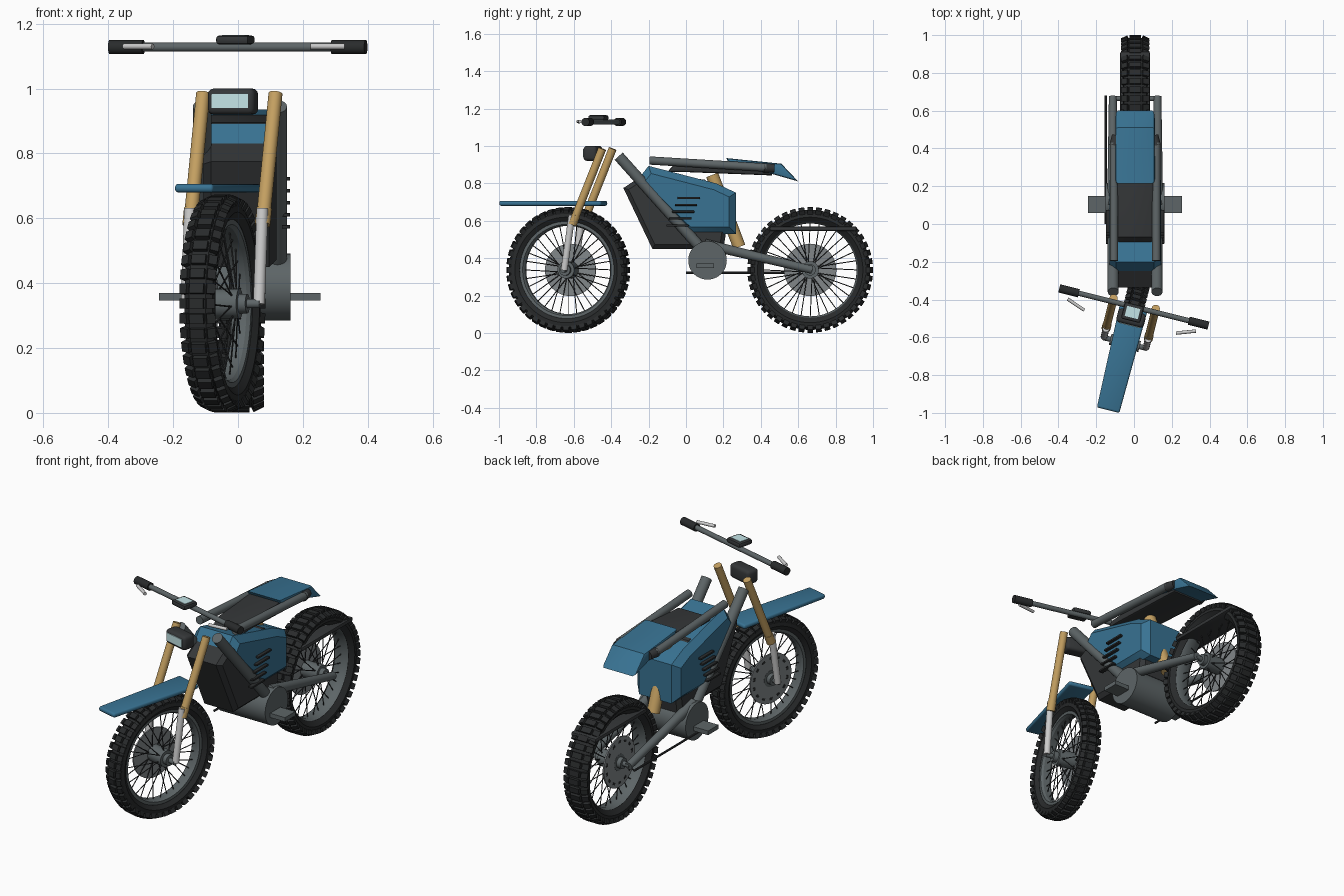
import bpy, bmesh
from math import pi, cos, sin, radians
from mathutils import Matrix, Vector

if "Cube" in bpy.data.objects:
    bpy.data.objects.remove(bpy.data.objects["Cube"])

CX = 0.006                                   # body centre line
STEER = Matrix.Translation((0.004, -0.42, 0)) @ Matrix.Rotation(radians(-14), 4, 'Z')
BODY = Matrix.Translation((CX, 0, 0))


def material(name, rgb):
    m = bpy.data.materials.new(name)
    m.diffuse_color = (*rgb, 1)
    m.use_nodes = True
    m.node_tree.nodes["Principled BSDF"].inputs["Base Color"].default_value = m.diffuse_color
    return m


BLUE = material("blue_paint", (0.04, 0.17, 0.29))
GOLD = material("gold", (0.55, 0.35, 0.12))
BLACK = material("rubber", (0.022, 0.024, 0.025))
DARK = material("dark_plastic", (0.035, 0.038, 0.04))
FRAME = material("frame_metal", (0.11, 0.13, 0.135))
STEEL = material("steel", (0.22, 0.24, 0.25))
SILVER = material("silver", (0.6, 0.6, 0.62))
GLASS = material("glass", (0.55, 0.78, 0.8))


def finish(name, bm, mat, matrix=BODY):
    bmesh.ops.recalc_face_normals(bm, faces=bm.faces[:])
    me = bpy.data.meshes.new(name)
    bm.to_mesh(me)
    bm.free()
    me.materials.append(mat)
    ob = bpy.data.objects.new(name, me)
    ob.matrix_basis = matrix
    bpy.context.collection.objects.link(ob)


def tube(bm, a, b, r1, r2=None, seg=20):
    a, b = Vector(a), Vector(b)
    d = b - a
    m = Matrix.Translation((a + b) / 2) @ d.to_track_quat('Z', 'Y').to_matrix().to_4x4()
    bmesh.ops.create_cone(bm, cap_ends=True, segments=seg, radius1=r1,
                          radius2=r1 if r2 is None else r2, depth=d.length, matrix=m)


def box(bm, c, size, bevel=0, rot=Matrix(), segs=2):
    m = Matrix.Translation(c) @ rot @ Matrix.Diagonal((*size, 1))
    vs = bmesh.ops.create_cube(bm, size=1, matrix=m)["verts"]
    if bevel:
        es = list({e for v in vs for e in v.link_edges})
        bmesh.ops.bevel(bm, geom=es, offset=bevel, segments=segs, profile=0.5, affect='EDGES')


def prism(name, profile, half, bevel, mat, segs=1):
    """Side profile (y, z) extruded across x, cap edges chamfered."""
    bm = bmesh.new()
    f = bm.faces.new([bm.verts.new((-half, y, z)) for y, z in profile])
    ex = bmesh.ops.extrude_face_region(bm, geom=[f])["geom"]
    bmesh.ops.translate(bm, vec=(2 * half, 0, 0),
                        verts=[g for g in ex if isinstance(g, bmesh.types.BMVert)])
    if f.is_valid and len(bm.faces) < len(profile) + 2:
        bm.faces.new([v for v in f.verts])
    bmesh.ops.recalc_face_normals(bm, faces=bm.faces[:])
    es = [e for e in bm.edges if e.verts[0].co.x * e.verts[1].co.x > 0]
    bmesh.ops.bevel(bm, geom=es, offset=bevel, segments=segs, profile=0.5, affect='EDGES')
    finish(name, bm, mat)


def lathe(bm, profile, n=64):
    """Closed (x, radius) profile turned about the x axis."""
    rings = [[bm.verts.new((x, r * cos(2 * pi * i / n), r * sin(2 * pi * i / n)))
              for x, r in profile] for i in range(n)]
    k = len(profile)
    for i in range(n):
        a, b = rings[i], rings[(i + 1) % n]
        for j in range(k):
            bm.faces.new((a[j], a[(j + 1) % k], b[(j + 1) % k], b[j]))


def wheel(side, matrix, w, rim_in, rim_out):
    # tyre with three rows of knobs
    bm = bmesh.new()
    half = [(0.6, rim_out - 0.006), (0.92, 0.282), (0.86, 0.306), (0.5, 0.321)]
    lathe(bm, [(-x * w, r) for x, r in half] + [(x * w, r) for x, r in reversed(half)])
    for i in range(44):
        spin = Matrix.Rotation(2 * pi * i / 44, 4, 'X')
        box(bm, spin @ Vector((0, 0, 0.325)), (w * 0.86, 0.031, 0.022), 0, spin)
        for s in (-1, 1):
            box(bm, spin @ Vector((s * w * 0.76, 0, 0.316)), (w * 0.52, 0.031, 0.024), 0,
                spin @ Matrix.Rotation(s * 0.45, 4, 'Y'))
    finish(side + "_tyre", bm, BLACK, matrix)
    # rim
    bm = bmesh.new()
    q = w * 0.58
    lathe(bm, [(-q, rim_in + .008), (-q, rim_out), (q, rim_out), (q, rim_in + .008),
               (q * .6, rim_in), (-q * .6, rim_in)])
    finish(side + "_rim", bm, FRAME, matrix)
    # spokes
    bm = bmesh.new()
    for i in range(32):
        t, s = 2 * pi * i / 32, (-1) ** i
        u = t + 0.25 * (1 if i % 4 < 2 else -1)
        tube(bm, (s * .04, .04 * cos(u), .04 * sin(u)),
             (0, (rim_in + .005) * cos(t), (rim_in + .005) * sin(t)), .0026, seg=6)
    finish(side + "_spokes", bm, DARK, matrix)
    # hub, axle
    bm = bmesh.new()
    tube(bm, (-.055, 0, 0), (.055, 0, 0), .046, seg=32)
    tube(bm, (-.08, 0, 0), (.08, 0, 0), .03, seg=24)
    tube(bm, (-.12, 0, 0), (.12, 0, 0), .014)
    finish(side + "_hub", bm, FRAME, matrix)
    # brake disc with slots on the left face
    bm = bmesh.new()
    tube(bm, (-.054, 0, 0), (-.046, 0, 0), .14, seg=48)
    finish(side + "_brake_disc", bm, STEEL, matrix)
    bm = bmesh.new()
    for i in range(14):
        spin = Matrix.Rotation(2 * pi * i / 14, 4, 'X')
        box(bm, spin @ Vector((-.054, 0, .115)), (.003, .02, .013), 0, spin)
    finish(side + "_disc_slots", bm, BLACK, matrix)


wheel("front", STEER @ Matrix.Translation((0, -.216, .337)), .052, .236, .266)
wheel("rear", BODY @ Matrix.Translation((0, .664, .337)), .07, .248, .262)

# fork legs
for s, side in ((-1, "left"), (1, "right")):
    bm = bmesh.new()
    tube(bm, (s * .115, -.165, .58), (s * .115, 0, .985), .0215, seg=24)
    tube(bm, (s * .115, -.165, .58), (s * .115, -.145, .63), .024, seg=24)
    finish(side + "_fork_upper", bm, GOLD, STEER)
    bm = bmesh.new()
    tube(bm, (s * .115, -.21, .335), (s * .115, -.167, .63), .018, seg=24)
    finish(side + "_fork_lower", bm, SILVER, STEER)

# handlebar, grips and levers
bm = bmesh.new()
tube(bm, (-.4, -.02, 1.128), (.4, -.02, 1.128), .014)
finish("handlebar", bm, FRAME, STEER)
for s, side in ((-1, "left"), (1, "right")):
    bm = bmesh.new()
    tube(bm, (s * .3, -.02, 1.128), (s * .407, -.02, 1.128), .022, seg=24)
    finish(side + "_grip", bm, BLACK, STEER)
    bm = bmesh.new()
    tube(bm, (s * .35, -.064, 1.13), (s * .25, -.1, 1.13), .009, seg=12)
    finish(side + "_lever", bm, SILVER, STEER)

# display and headlight
bm = bmesh.new()
box(bm, (0, -.05, 1.15), (.105, .09, .028), .01)
finish("display_case", bm, DARK, STEER)
bm = bmesh.new()
box(bm, (0, -.05, 1.164), (.072, .055, .004))
finish("display_screen", bm, GLASS, STEER)
bm = bmesh.new()
box(bm, (0, -.08, .96), (.15, .075, .08), .018, segs=3)
finish("headlight_case", bm, DARK, STEER)
bm = bmesh.new()
box(bm, (0, -.118, .962), (.115, .006, .045))
finish("headlight_lens", bm, GLASS, STEER)

# front fender, tapering forwards
bm = bmesh.new()
box(bm, (0, -.3, .693), (.15, .566, .026), .011, segs=3)
for v in bm.verts:
    if v.co.y < -.3:
        v.co.x *= .82
finish("front_fender", bm, BLUE, STEER)

# main body shells
prism("core_body", [(-.335, .775), (-.22, .85), (.1, .82), (.24, .7), (.2, .45), (-.18, .45)],
      .112, .022, DARK)
prism("side_panels", [(-.27, .805), (-.2, .893), (.16, .8), (.267, .75), (.267, .53), (.01, .53)],
      .137, .036, BLUE)

# seat and tail
prism("seat", [(-.1, .86), (-.07, .895), (.22, .918), (.46, .9), (.46, .842), (.0, .86)],
      .097, .012, DARK, 2)
prism("tail", [(.215, .935), (.51, .905), (.6, .81), (.46, .85), (.24, .89)], .104, .012, BLUE, 2)

# tubes and details on both sides
for s, side in ((-1, "left"), (1, "right")):
    bm = bmesh.new()
    tube(bm, (s * .116, -.36, .945), (s * .116, .11, .42), .029, seg=24)
    finish(side + "_frame_tube", bm, FRAME)
    bm = bmesh.new()
    tube(bm, (s * .112, -.195, .922), (s * .112, .43, .884), .022, seg=24)
    finish(side + "_seat_rail", bm, FRAME)
    bm = bmesh.new()
    tube(bm, (s * .11, .415, .882), (s * .1, .47, .88), .026, .023, seg=24)
    finish(side + "_rail_cap", bm, DARK)
    bm = bmesh.new()
    tube(bm, (s * .12, .1, .475), (s * .118, .675, .337), .028, .021, seg=24)
    finish(side + "_swingarm", bm, FRAME)
    bm = bmesh.new()
    box(bm, (s * .195, .103, .358), (.108, .092, .024))
    finish(side + "_footpeg", bm, FRAME)
    bm = bmesh.new()
    for i in range(5):
        box(bm, (s * .142, .015 - i * .015, .722 - i * .037), (.026, .12, .011), .003)
    finish(side + "_vents", bm, BLACK)

# motor, shock, drive belt and rear fender
bm = bmesh.new()
tube(bm, (-.156, .115, .388), (.156, .115, .388), .103, seg=48)
finish("motor", bm, FRAME)
bm = bmesh.new()
tube(bm, (0, .14, .845), (0, .285, .46), .034, seg=24)
finish("rear_shock", bm, GOLD)
bm = bmesh.new()
tube(bm, (-.156, .0, .322), (-.156, .68, .322), .006, seg=8)
finish("drive_belt", bm, DARK)
bm = bmesh.new()
box(bm, (0, .68, .557), (.158, .465, .024), .009)
finish("rear_fender", bm, DARK)

# smooth shading with sharp edges kept
for ob in bpy.context.scene.objects:
    ob.select_set(True)
    bpy.context.view_layer.objects.active = ob
bpy.ops.object.shade_smooth_by_angle(angle=radians(32))
